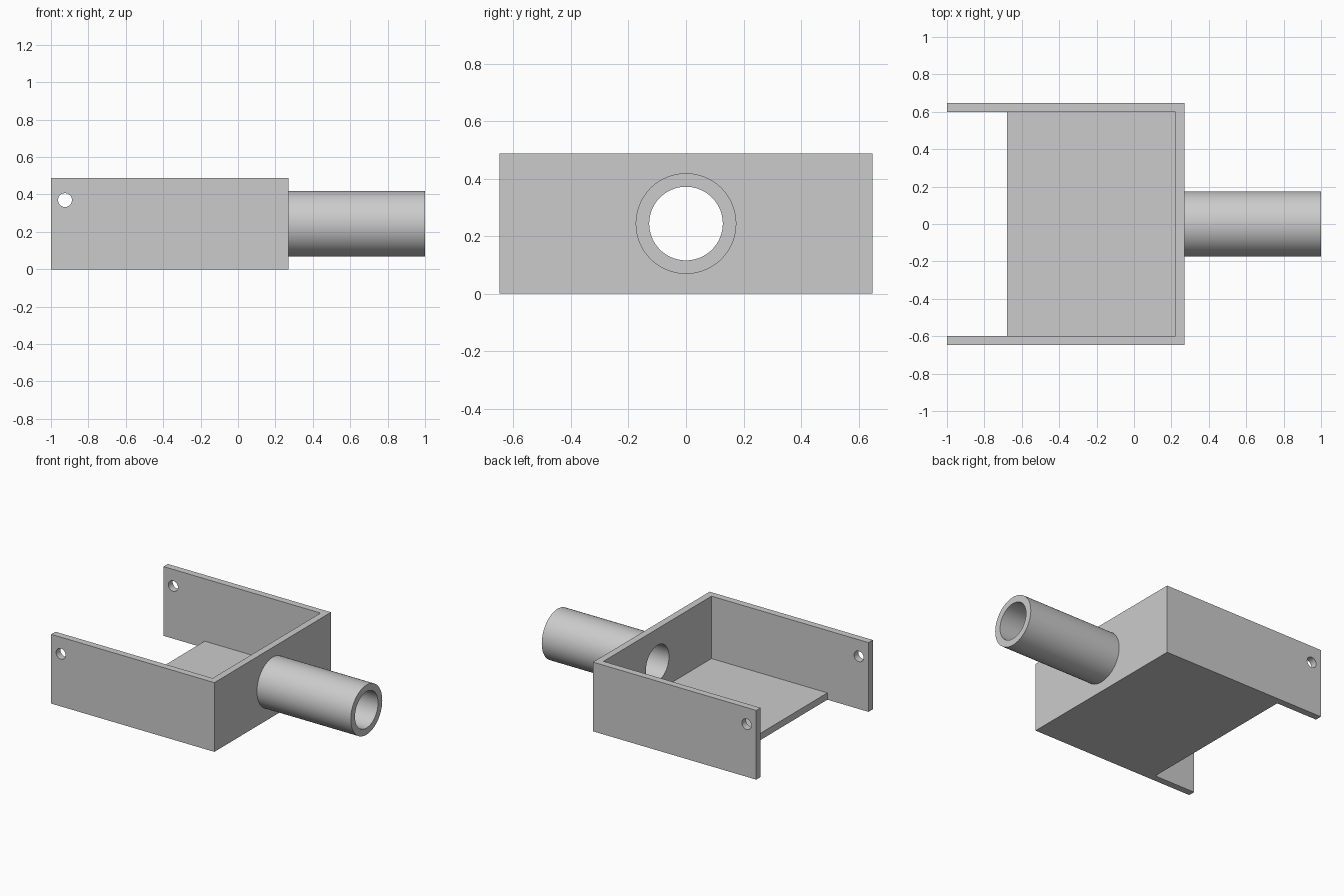
import bpy, bmesh, math
from mathutils import Matrix, Vector

cube = bpy.data.objects.get("Cube")
if cube:
    bpy.data.objects.remove(cube, do_unlink=True)

LENGTH, WIDTH, HEIGHT, WALL = 1.27, 1.296, 0.487, 0.048
END_X = 0.27                      # outer face of the end wall
FLOOR_X = -0.68                   # free edge of the floor
AXIS_Z = HEIGHT / 2
SIDES = 96

grey = bpy.data.materials.new("plain grey")
grey.use_nodes = True
grey.diffuse_color = (0.6, 0.6, 0.6, 1)
grey.node_tree.nodes["Principled BSDF"].inputs["Base Color"].default_value = (0.6, 0.6, 0.6, 1)


def add_object(name, bm):
    bmesh.ops.recalc_face_normals(bm, faces=bm.faces)
    mesh = bpy.data.meshes.new(name)
    bm.to_mesh(mesh)
    bm.free()
    mesh.materials.append(grey)
    obj = bpy.data.objects.new(name, mesh)
    bpy.context.collection.objects.link(obj)
    return obj


def box(name, low, high):
    low, high = Vector(low), Vector(high)
    bm = bmesh.new()
    matrix = Matrix.Translation((low + high) / 2) @ Matrix.Diagonal((*(high - low), 1))
    bmesh.ops.create_cube(bm, size=1, matrix=matrix)
    return add_object(name, bm)


def cylinder(name, radius, depth, centre, turn):
    bm = bmesh.new()
    bmesh.ops.create_cone(bm, cap_ends=True, segments=SIDES, radius1=radius, radius2=radius,
                          depth=depth, matrix=Matrix.Translation(centre) @ turn)
    return add_object(name, bm)


def cut(target, cutter):
    mod = target.modifiers.new("cut", 'BOOLEAN')
    mod.operation, mod.solver, mod.object = 'DIFFERENCE', 'EXACT', cutter
    bpy.context.view_layer.objects.active = target
    bpy.ops.object.modifier_apply(modifier=mod.name)
    bpy.data.objects.remove(cutter, do_unlink=True)


def smooth(obj):
    bpy.ops.object.select_all(action='DESELECT')
    obj.select_set(True)
    bpy.context.view_layer.objects.active = obj
    bpy.ops.object.shade_smooth_by_angle(angle=math.radians(30))


along_x = Matrix.Rotation(math.pi / 2, 4, 'Y')
along_y = Matrix.Rotation(math.pi / 2, 4, 'X')
inner_y = WIDTH / 2 - WALL

# Open tray: hollowed block with the floor cut short between the side arms
bracket = box("bracket", (END_X - LENGTH, -WIDTH / 2, 0), (END_X, WIDTH / 2, HEIGHT))
cut(bracket, box("cavity", (-2, -inner_y, WALL), (END_X - WALL, inner_y, 1)))
cut(bracket, box("floor_notch", (-2, -inner_y, -1), (FLOOR_X, inner_y, 1)))

# Pin hole through both arms, and the bore through the end wall
cut(bracket, cylinder("pin_hole", 0.037, 2, (-0.925, 0, 0.37), along_y))
cut(bracket, cylinder("bore", 0.128, 0.3, (END_X, 0, AXIS_Z), along_x))
smooth(bracket)

# Hollow tube revolved around its axis, open where it meets the wall
bm = bmesh.new()
profile = [(END_X, 0.128), (1, 0.128), (1, 0.175), (END_X, 0.175)]
verts = [bm.verts.new((x, 0, AXIS_Z + r)) for x, r in profile]
edges = [bm.edges.new(pair) for pair in zip(verts, verts[1:])]
bmesh.ops.spin(bm, geom=verts + edges, cent=(0, 0, AXIS_Z), axis=(1, 0, 0),
               angle=math.tau, steps=SIDES, use_merge=True)
bmesh.ops.remove_doubles(bm, verts=bm.verts, dist=0.0001)
smooth(add_object("tube", bm))
